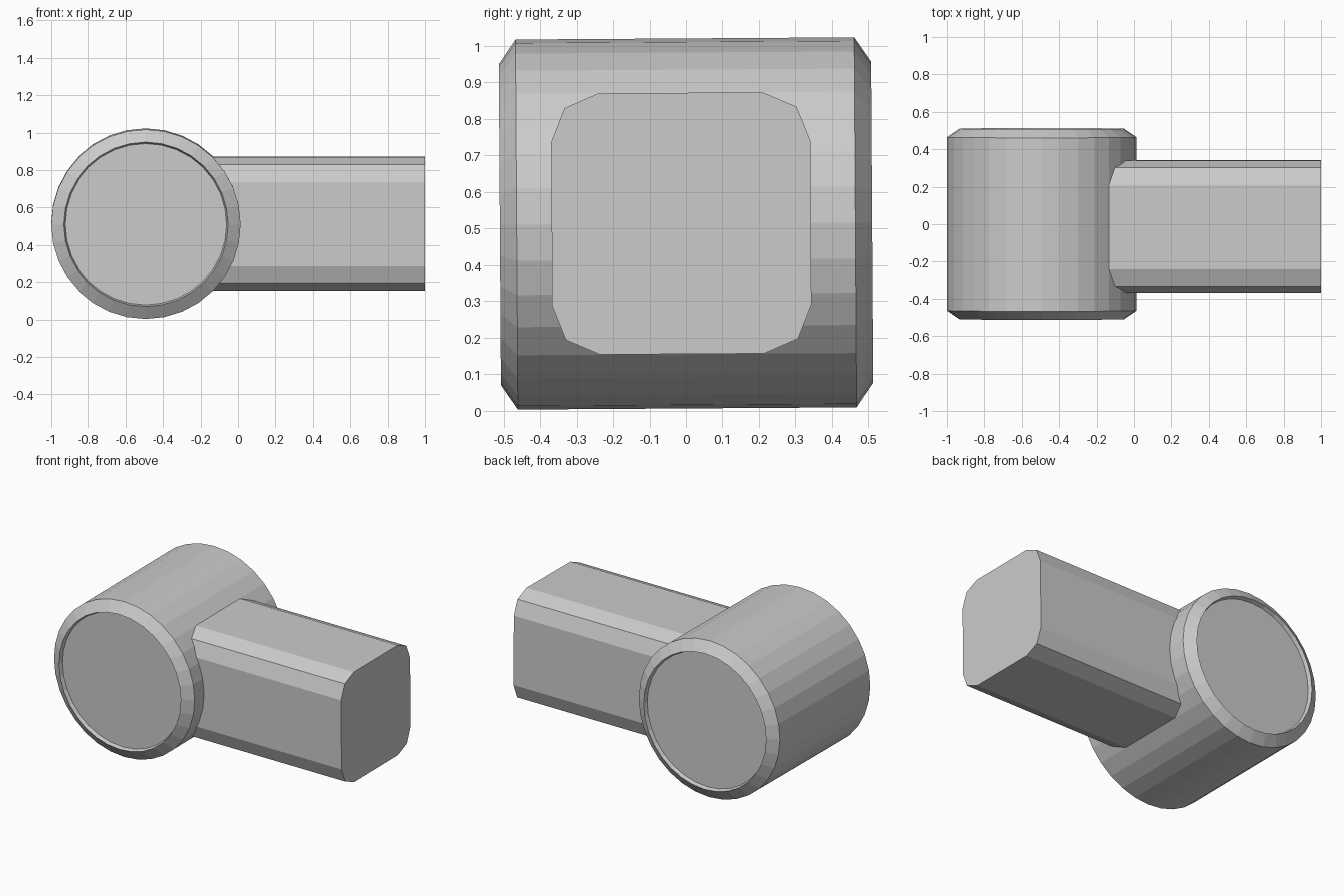
import bpy, bmesh
from math import sin, cos, tau
from mathutils import Matrix

if "Cube" in bpy.data.objects:
    bpy.data.objects.remove(bpy.data.objects["Cube"])

TILT = Matrix.Rotation(0.0065, 4, 'X')


def make_loft(name, rings, location):
    """Skin a list of equal-sized point rings, cap both ends."""
    bm = bmesh.new()
    loops = [[bm.verts.new(p) for p in ring] for ring in rings]
    n = len(loops[0])
    for a, b in zip(loops, loops[1:]):
        for i in range(n):
            j = (i + 1) % n
            bm.faces.new((a[i], a[j], b[j], b[i]))
    bm.faces.new(loops[0])
    bm.faces.new(loops[-1])
    bmesh.ops.recalc_face_normals(bm, faces=bm.faces)
    mesh = bpy.data.meshes.new(name)
    bm.to_mesh(mesh)
    bm.free()
    obj = bpy.data.objects.new(name, mesh)
    bpy.context.collection.objects.link(obj)
    obj.matrix_world = Matrix.Translation(location) @ TILT
    return obj


# Round head lying along y: chamfered rims with shallow recessed end discs
SIDES = 32
half = [(0.432, 0.485), (0.44, 0.51), (0.507, 0.464)]
profile = [(r, -y) for r, y in half] + half[::-1]
make_loft("round_head",
          [[(r * cos(tau * i / SIDES), y, r * sin(tau * i / SIDES))
            for i in range(SIDES)] for r, y in profile],
          (-0.493, 0, 0.513))

# Square arm with rounded corners running along x
corner = [(0.355, 0.225), (0.318, 0.318), (0.225, 0.358)]
section = (corner + [(-y, z) for y, z in corner[::-1]]
           + [(-y, -z) for y, z in corner] + [(y, -z) for y, z in corner[::-1]])
make_loft("square_arm",
          [[(x, y, z) for y, z in section] for x in (-1.4, 0)],
          (1.0, -0.013, 0.513))
